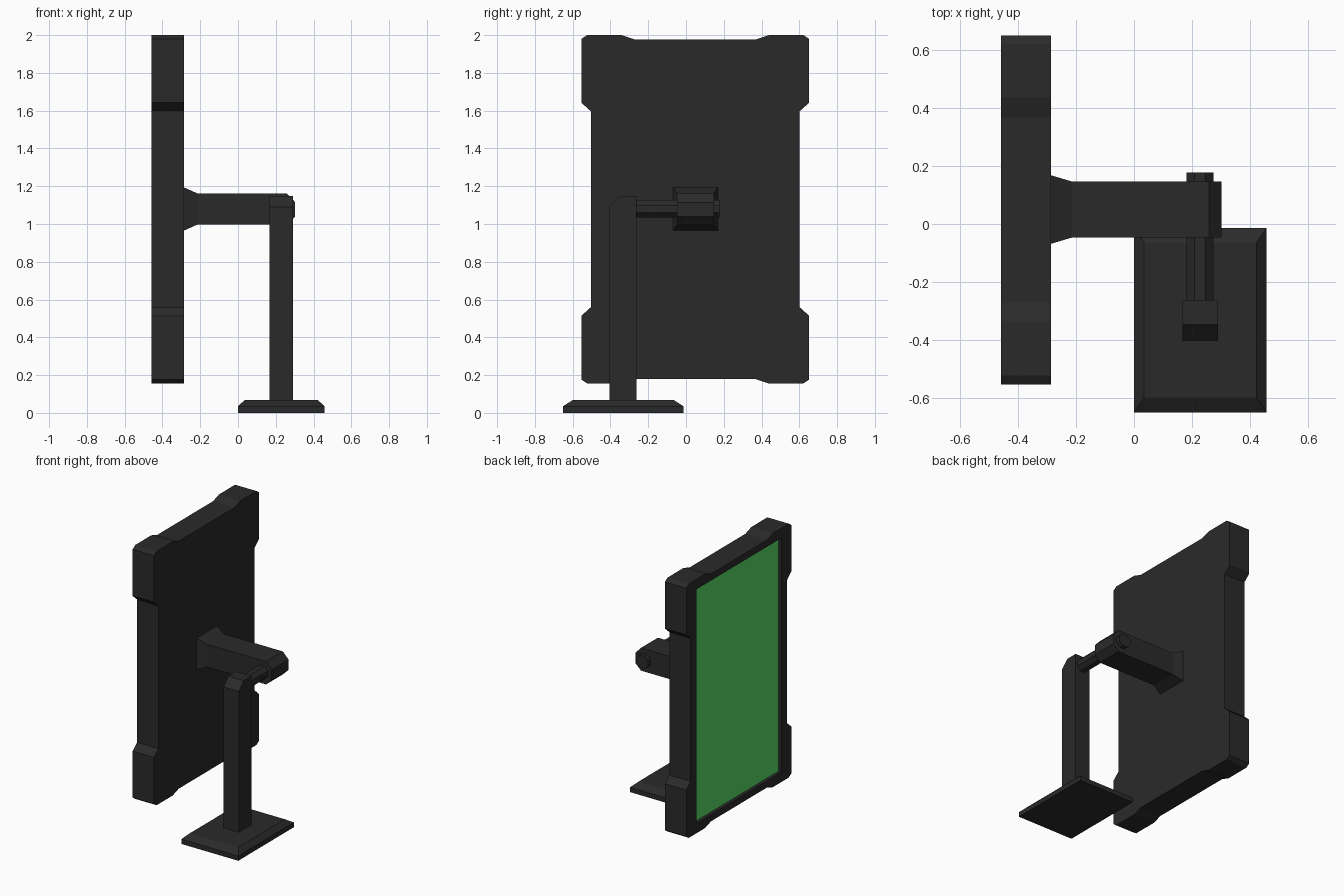
import bpy, bmesh, math
from mathutils import Vector

if "Cube" in bpy.data.objects:
    bpy.data.objects.remove(bpy.data.objects["Cube"])


def material(name, color):
    m = bpy.data.materials.new(name)
    m.diffuse_color = (*color, 1)
    m.use_nodes = True
    m.node_tree.nodes["Principled BSDF"].inputs["Base Color"].default_value = m.diffuse_color
    return m


DARK = material("charcoal", (0.023, 0.023, 0.023))
GREEN = material("screen_green", (0.10, 0.71, 0.133))


def loft(name, rings, mat=DARK):
    """Closed solid through rings that all have the same number of points."""
    bm = bmesh.new()
    loops = [[bm.verts.new(p) for p in r] for r in rings]
    n = len(loops[0])
    for a, b in zip(loops, loops[1:]):
        for i in range(n):
            j = (i + 1) % n
            bm.faces.new((a[i], a[j], b[j], b[i]))
    bm.faces.new(loops[0])
    bm.faces.new(loops[-1])
    bmesh.ops.recalc_face_normals(bm, faces=bm.faces)
    me = bpy.data.meshes.new(name)
    bm.to_mesh(me)
    bm.free()
    me.materials.append(mat)
    ob = bpy.data.objects.new(name, me)
    bpy.context.collection.objects.link(ob)
    return ob


def rect(axis, at, a, b):
    """Rectangle across an axis; a and b are (low, high) in the other two."""
    out = []
    for u, v in ((a[0], b[0]), (a[1], b[0]), (a[1], b[1]), (a[0], b[1])):
        p = [u, v]
        p.insert(axis, at)
        out.append(Vector(p))
    return out


# Panel case: one quarter of the outline, mirrored around its centre
CY, CZ = 0.049, 1.078
quarter = [(0.553, 0.519), (0.603, 0.564), (0.603, 0.902),
           (0.573, 0.922), (0.389, 0.922), (0.320, 0.899)]
half = quarter + [(-y, z) for y, z in reversed(quarter)]
outline = half + [(-y, -z) for y, z in half]
case = loft("panel_case", [[(x, CY + y, CZ + z) for y, z in outline] for x in (-0.459, -0.287)])

# Shallow screen recess
oy, oz = (CY - 0.487, CY + 0.487), (CZ - 0.85, CZ + 0.85)
cutter = loft("recess_cutter", [rect(0, x, oy, oz) for x in (-0.50, -0.432)])
cutter.hide_render = True
mod = case.modifiers.new("recess", 'BOOLEAN')
mod.operation = 'DIFFERENCE'
mod.solver = 'EXACT'
mod.object = cutter
bpy.context.view_layer.objects.active = case
bpy.ops.object.modifier_apply(modifier="recess")
bpy.data.objects.remove(cutter)

# Screen plate on the recess floor
loft("screen", [rect(0, x, oy, oz) for x in (-0.436, -0.430)], GREEN)

# Arm: flared at the panel, chamfered at the free end
loft("arm", [
    rect(0, -0.289, (-0.069, 0.169), (0.964, 1.195)),
    rect(0, -0.215, (-0.047, 0.147), (0.997, 1.162)),
    rect(0, 0.259, (-0.047, 0.147), (0.997, 1.162)),
    rect(0, 0.303, (-0.047, 0.147), (1.040, 1.115)),
])

# Octagonal pivot rod
R = 0.046 / math.cos(math.pi / 8)
octagon = [(0.228 + R * math.cos((k + 0.5) * math.pi / 4),
            1.08 + R * math.sin((k + 0.5) * math.pi / 4)) for k in range(8)]
loft("pivot_rod", [[(x, y, z) for x, z in octagon] for y in (-0.30, 0.178)])

# Post with a sloped front top edge
profile = [(-0.405, 0.06), (-0.262, 0.06), (-0.262, 1.148), (-0.348, 1.148), (-0.405, 1.09)]
loft("post", [[(x, y, z) for y, z in profile] for x in (0.167, 0.290)])

# Base plate with a chamfered top
loft("base", [
    rect(2, 0.0, (0.0, 0.458), (-0.651, -0.013)),
    rect(2, 0.035, (0.0, 0.458), (-0.651, -0.013)),
    rect(2, 0.068, (0.035, 0.423), (-0.600, -0.065)),
])
